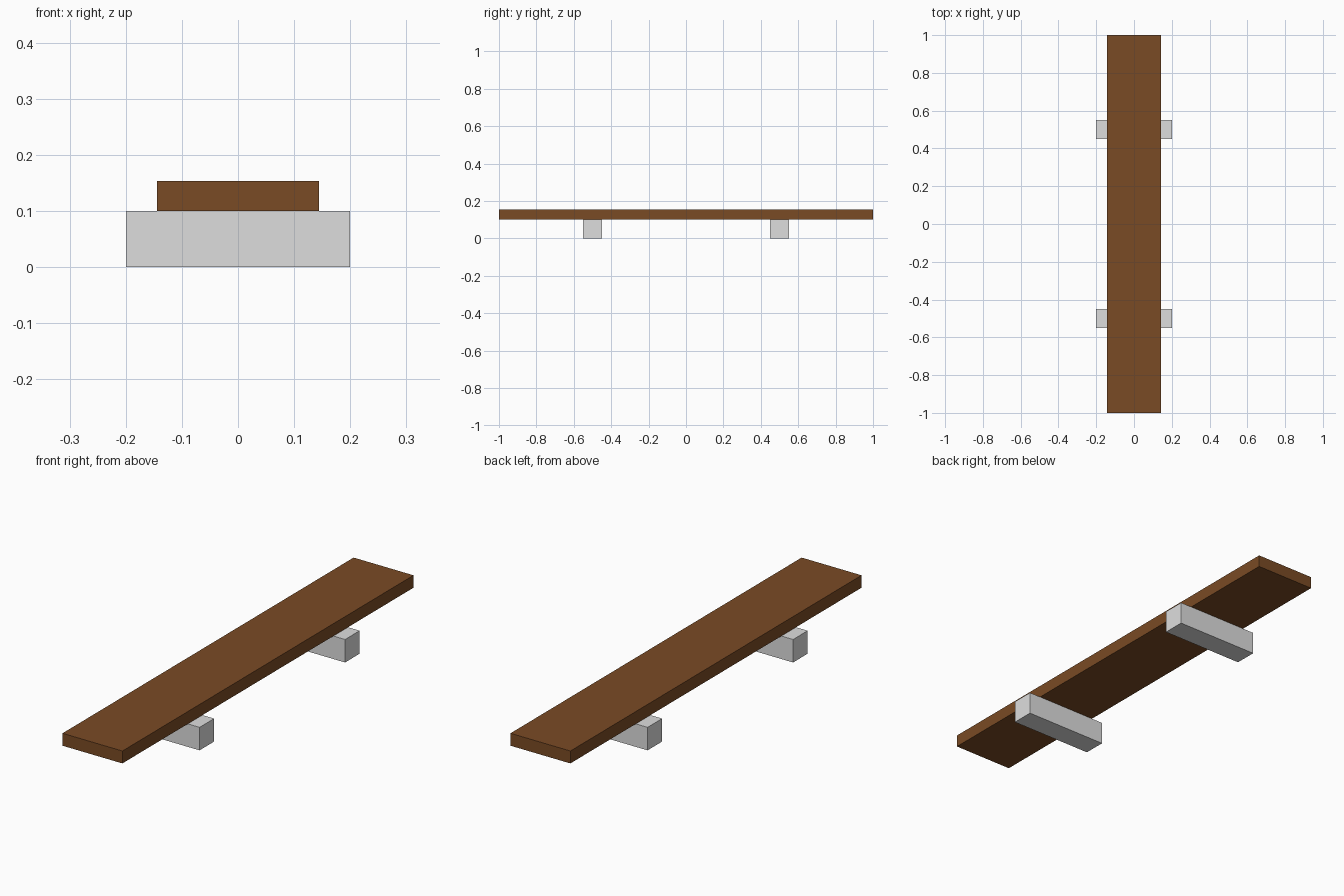
import bpy

default = bpy.data.objects.get("Cube")
if default:
    bpy.data.objects.remove(default, do_unlink=True)


def material(name, rgb):
    mat = bpy.data.materials.new(name)
    mat.use_nodes = True
    mat.diffuse_color = (*rgb, 1)
    mat.node_tree.nodes["Principled BSDF"].inputs["Base Color"].default_value = (*rgb, 1)
    return mat


def box(name, size, center, mat):
    bpy.ops.mesh.primitive_cube_add(size=1, location=center)
    obj = bpy.context.object
    obj.name = name
    obj.scale = size
    bpy.ops.object.transform_apply(location=False, rotation=False, scale=True)
    obj.data.materials.append(mat)
    return obj


wood = material("brown wood", (0.195, 0.07, 0.018))
stone = material("light grey", (0.73, 0.73, 0.73))

LEG = 0.1           # square section of each support
THICK = 0.054       # plank thickness

# Long seat plank resting on the supports
box("seat_plank", (0.288, 2, THICK), (0, 0, LEG + THICK / 2), wood)

# Two crosswise support blocks
for name, y in (("front_support", -0.5), ("back_support", 0.5)):
    box(name, (0.4, LEG, LEG), (0, y, LEG / 2), stone)
